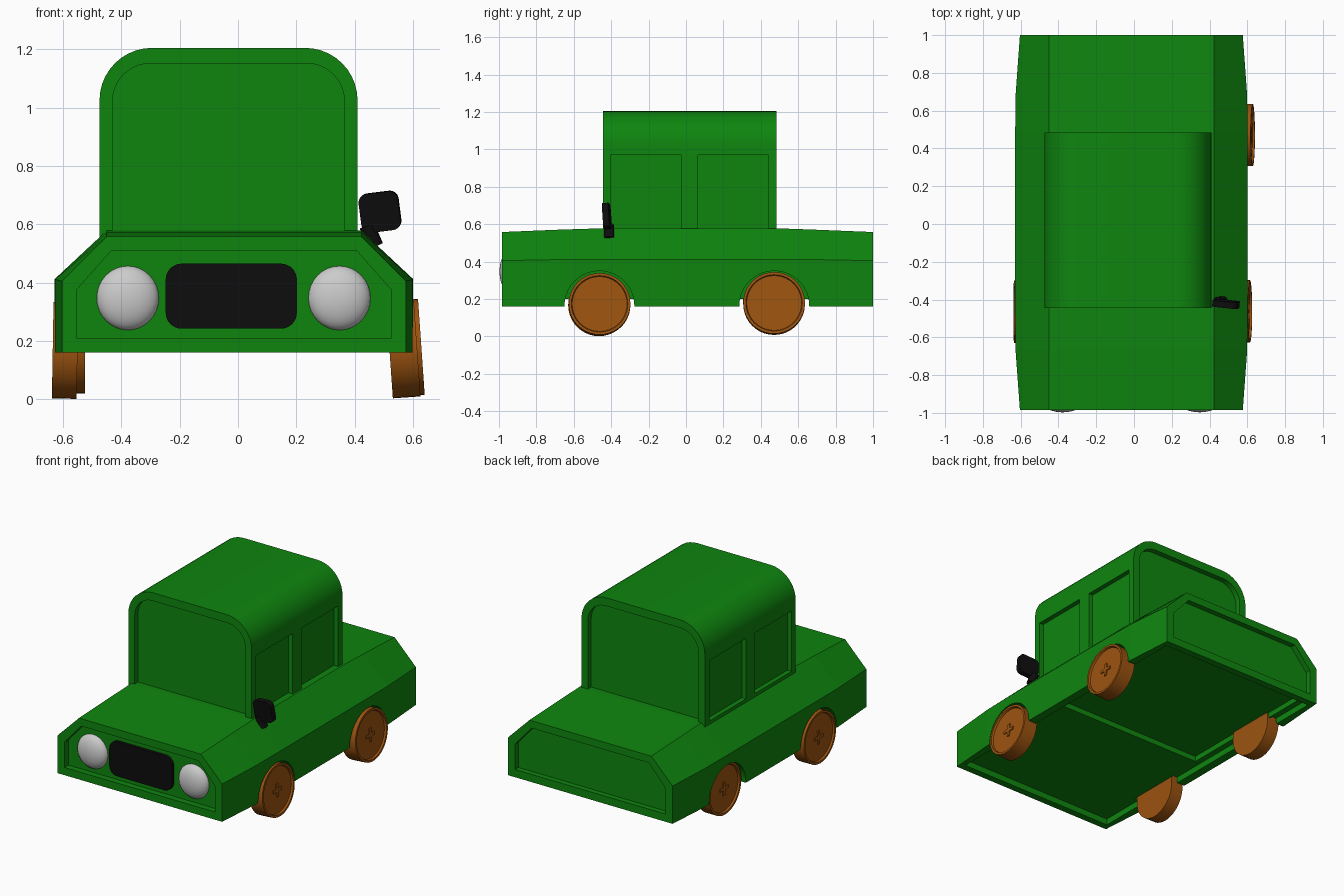
import bpy, bmesh, math
from mathutils import Matrix, Vector

if "Cube" in bpy.data.objects:
    bpy.data.objects.remove(bpy.data.objects["Cube"])


def material(name, rgb):
    m = bpy.data.materials.new(name)
    m.diffuse_color = (*rgb, 1)
    m.use_nodes = True
    m.node_tree.nodes["Principled BSDF"].inputs["Base Color"].default_value = m.diffuse_color
    return m


GREEN = material("green", (0.0045, 0.235, 0.0045))
BROWN = material("brown", (0.335, 0.088, 0.005))
BLACK = material("black", (0.004, 0.004, 0.004))
CX = -0.014  # the body sits slightly left of centre


def add(name, bm, mat=None):
    bmesh.ops.recalc_face_normals(bm, faces=bm.faces)
    me = bpy.data.meshes.new(name)
    bm.to_mesh(me)
    bm.free()
    ob = bpy.data.objects.new(name, me)
    bpy.context.collection.objects.link(ob)
    if mat:
        me.materials.append(mat)
    return ob


def loft(name, rings, mat=None):
    bm = bmesh.new()
    rows = [[bm.verts.new(p) for p in r] for r in rings]
    n = len(rows[0])
    for a, b in zip(rows, rows[1:]):
        for i in range(n):
            j = (i + 1) % n
            bm.faces.new((a[i], a[j], b[j], b[i]))
    bm.faces.new(rows[0])
    bm.faces.new(rows[-1])
    return add(name, bm, mat)


def prism_y(name, pts, y0, y1, mat=None):
    return loft(name, [[(x, y, z) for x, z in pts] for y in (y0, y1)], mat)


def box(name, x0, x1, y0, y1, z0, z1, mat=None):
    return prism_y(name, [(x0, z0), (x1, z0), (x1, z1), (x0, z1)], y0, y1, mat)


def rounded(x0, x1, z0, z1, r, steps=8, bottom=True):
    # outline with rounded corners, optionally square at the bottom
    pts = []
    for cx, cz, a in ((x1 - r, z1 - r, 0), (x0 + r, z1 - r, 90),
                      (x0 + r, z0 + r, 180), (x1 - r, z0 + r, 270)):
        if a >= 180 and not bottom:
            pts.append((x0 if a == 180 else x1, z0))
            continue
        for i in range(steps + 1):
            t = math.radians(a + 90 * i / steps)
            pts.append((cx + r * math.cos(t), cz + r * math.sin(t)))
    return pts


def activate(ob):
    bpy.ops.object.select_all(action='DESELECT')
    ob.select_set(True)
    bpy.context.view_layer.objects.active = ob


def smooth(ob, deg=30):
    activate(ob)
    bpy.ops.object.shade_smooth_by_angle(angle=math.radians(deg))


def cut(ob, cutter):
    cutter.hide_render = True
    mod = ob.modifiers.new("cut", 'BOOLEAN')
    mod.operation = 'DIFFERENCE'
    mod.solver = 'EXACT'
    mod.object = cutter
    activate(ob)
    bpy.ops.object.modifier_apply(modifier=mod.name)
    bpy.data.objects.remove(cutter)


# body: hexagonal section, narrower and lower at both ends
def section(y, half, crease, top):
    right = [(half, 0.16), (half, crease), (0.437, top)]
    pts = right + [(-x, z) for x, z in reversed(right)]
    return [(CX + x, y, z) for x, z in pts]


body = loft("body", [section(*s) for s in (
    (-0.985, 0.590, 0.405, 0.558), (-0.67, 0.613, 0.411, 0.571),
    (-0.445, 0.615, 0.412, 0.578), (0.485, 0.615, 0.412, 0.578),
    (0.68, 0.613, 0.411, 0.571), (1.0, 0.590, 0.405, 0.558))], GREEN)

# wheel arches, cut while the body is still a simple solid
for y in (-0.463, 0.472):
    for x0, x1 in ((-0.9, CX - 0.53), (CX + 0.53, 0.9)):
        arch = [(0.187, 0.05)] + [(0.187 * math.cos(math.pi * i / 20),
                0.163 + 0.187 * math.sin(math.pi * i / 20)) for i in range(21)] + [(-0.187, 0.05)]
        cut(body, loft("cut_arch", [[(x, y + a, z) for a, z in arch] for x in (x0, x1)]))

# recessed front and rear panels
half = [(0.54, 0.21), (0.54, 0.375), (0.42, 0.51)]
panel = [(CX + x, z) for x, z in half] + [(CX - x, z) for x, z in reversed(half)]
cut(body, prism_y("cut_front", panel, -1.1, -0.945))
cut(body, prism_y("cut_rear", panel, 0.965, 1.1))

# stepped hollow underside
cut(body, box("cut_floor", CX - 0.56, CX + 0.56, -0.94, 0.955, 0.1, 0.2))
cut(body, box("cut_floor_rear", CX - 0.522, CX + 0.522, -0.06, 0.94, 0.1, 0.235))

# cabin with recessed windows
cabin = prism_y("cabin", rounded(-0.475, 0.41, 0.53, 1.205, 0.18, 10, False),
                -0.445, 0.485, GREEN)
pane = rounded(-0.43, 0.365, 0.4, 1.152, 0.13, 10, False)
cut(cabin, prism_y("cut_windscreen", pane, -0.6, -0.41))
cut(cabin, prism_y("cut_rear_window", pane, 0.45, 0.6))
for y0, y1 in ((-0.403, -0.027), (0.063, 0.44)):
    cut(cabin, box("cut_window", 0.38, 0.6, y0, y1, 0.578, 0.97))
    cut(cabin, box("cut_window", -0.6, -0.445, y0, y1, 0.578, 0.97))
smooth(cabin)

# grille and headlights
grille = prism_y("grille", rounded(-0.248, 0.202, 0.242, 0.465, 0.055), -0.965, -0.93, BLACK)
smooth(grille)
for name, x in (("left_headlight", -0.378), ("right_headlight", 0.348)):
    bm = bmesh.new()
    bmesh.ops.create_uvsphere(bm, u_segments=32, v_segments=16, radius=1)
    bm.transform(Matrix.Translation((x, -0.943, 0.347))
                 @ Matrix.Diagonal((0.107, 0.054, 0.11, 1)))
    smooth(add(name, bm))


# button-like wheels: rim, recessed disc and raised cross
def wheel(name, x, y, z, angle, width):
    bm = bmesh.new()
    bmesh.ops.create_cone(bm, cap_ends=True, segments=40, radius1=0.165,
                          radius2=0.165, depth=width)
    bm.normal_update()
    face = next(f for f in bm.faces if f.normal.z > 0.9)
    bmesh.ops.inset_region(bm, faces=[face], thickness=0.014)
    bmesh.ops.inset_region(bm, faces=[face], thickness=0.004)
    bmesh.ops.translate(bm, verts=face.verts, vec=(0, 0, -0.012))
    for sx, sy in ((0.085, 0.02), (0.02, 0.085)):
        bmesh.ops.create_cube(bm, size=1, matrix=Matrix.Translation((0, 0, width / 2 - 0.012))
                              @ Matrix.Diagonal((sx, sy, 0.012, 1)))
    bm.transform(Matrix.Translation((x, y, z))
                 @ Matrix.Rotation(math.radians(angle), 4, 'Y'))
    smooth(add(name, bm, BROWN))


wheel("front_right_wheel", 0.567, -0.462, 0.171, 86, 0.095)
wheel("rear_right_wheel", 0.579, 0.471, 0.176, 86, 0.1)
wheel("front_left_wheel", -0.593, -0.465, 0.167, -89, 0.085)
wheel("rear_left_wheel", -0.568, 0.47, 0.185, -90, 0.085)

# wing mirror and its stem
mirror = prism_y("mirror", rounded(-0.068, 0.068, -0.067, 0.067, 0.03, 5), -0.017, 0.017, BLACK)
mirror.matrix_world = (Matrix.Translation((0.487, -0.423, 0.643))
                       @ Matrix.Rotation(math.radians(-7), 4, 'Y')
                       @ Matrix.Rotation(math.radians(-6), 4, 'Z')
                       @ Matrix.Rotation(math.radians(4), 4, 'X'))
smooth(mirror)
a, b = Vector((0.442, -0.413, 0.595)), Vector((0.472, -0.41, 0.525))
bm = bmesh.new()
bmesh.ops.create_cone(bm, cap_ends=True, segments=16, radius1=0.027, radius2=0.027,
                      depth=(b - a).length)
bm.transform(Matrix.Translation((a + b) / 2)
             @ (b - a).to_track_quat('Z', 'Y').to_matrix().to_4x4())
smooth(add("mirror_stem", bm, BLACK))
